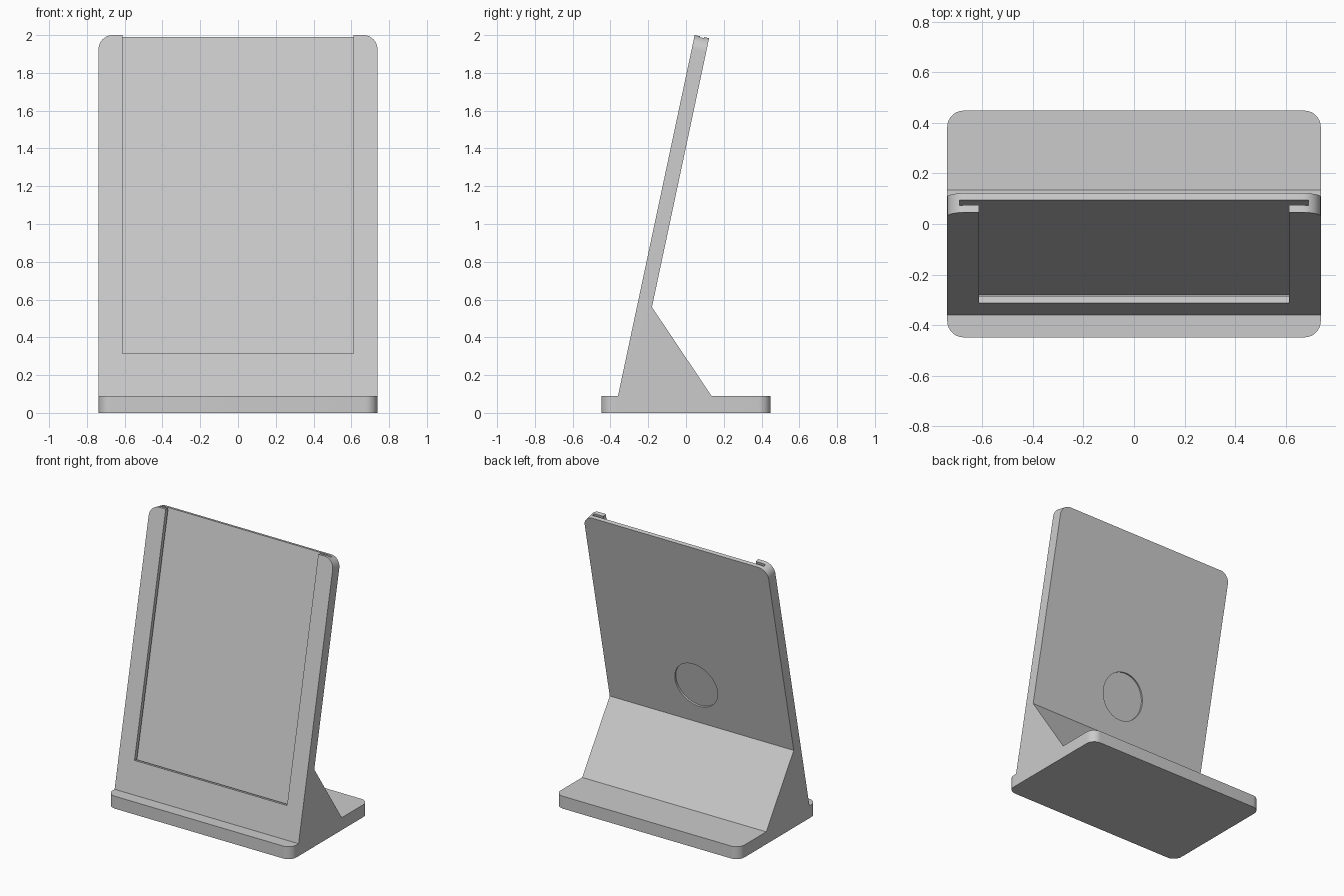
import bpy, bmesh, math
from mathutils import Matrix, Vector

if "Cube" in bpy.data.objects:
    bpy.data.objects.remove(bpy.data.objects["Cube"])

HALF_W = 0.738               # half width of the whole stand
BASE_H = 0.09
FRONT_Y, WEDGE_Y = -0.36, 0.135   # where the panel front and wedge meet the base
TILT = math.radians(12)      # backward lean of the panel
S, C = math.sin(TILT), math.cos(TILT)
LENGTH = (2.0 - BASE_H) / C  # panel length along its slope
R = 0.075                    # upper corner radius
KINK = 0.497                 # slope height where the wedge meets the panel back
WIN_X, WIN_V = 0.612, 0.23   # window opening half width and bottom
SLOT_X, SLOT_V = 0.69, 0.15  # hidden slot half width and bottom
LIP, FLOOR, RECESS, THICK = 0.029, 0.05, 0.066, 0.078   # depths from the front
DISC_V, DISC_R = 0.804, 0.17

grey = bpy.data.materials.new("light_grey")
grey.diffuse_color = (0.6, 0.6, 0.6, 1)
grey.use_nodes = True
grey.node_tree.nodes["Principled BSDF"].inputs["Base Color"].default_value = grey.diffuse_color


def point(x, v, w):
    """x across, v up along the panel, w depth behind its front."""
    return Vector((x, FRONT_Y + v * S + w * C, BASE_H + v * C - w * S))


def finish(bm, name):
    bmesh.ops.remove_doubles(bm, verts=bm.verts, dist=1e-5)
    bmesh.ops.recalc_face_normals(bm, faces=bm.faces)
    mesh = bpy.data.meshes.new(name)
    bm.to_mesh(mesh)
    bm.free()
    obj = bpy.data.objects.new(name, mesh)
    bpy.context.collection.objects.link(obj)
    mesh.materials.append(grey)
    bpy.ops.object.select_all(action='DESELECT')
    obj.select_set(True)
    bpy.context.view_layer.objects.active = obj
    bpy.ops.object.shade_smooth_by_angle(angle=math.radians(30))


def face(bm, pts):
    bm.faces.new([bm.verts.new(p) for p in pts])


def sheet(bm, outline, w):
    face(bm, [point(x, v, w) for x, v in outline])


def wall(bm, path, w0, w1):
    for (xa, va), (xb, vb) in zip(path, path[1:]):
        face(bm, [point(xa, va, w0), point(xb, vb, w0),
                  point(xb, vb, w1), point(xa, va, w1)])


def top_v(x):
    """Height of the rounded top edge at x."""
    d = abs(x) - (HALF_W - R)
    return LENGTH if d <= 0 else LENGTH - R + math.sqrt(max(R * R - d * d, 0))


# Points along the rounded top edge, left to right
half = [0, WIN_X, SLOT_X] + [HALF_W - R + R * math.sin(math.pi / 2 * i / 10)
                             for i in range(10)] + [HALF_W]
TOP = [(x, top_v(x)) for x in sorted({s * x for x in half for s in (-1, 1)})]


def top(a, b):
    return [p for p in TOP if a - 1e-6 <= p[0] <= b + 1e-6]


# Base plate with rounded corners, open under the stand so the two parts join
bm = bmesh.new()
bmesh.ops.create_cube(bm, size=1, matrix=Matrix.Translation((0, 0, BASE_H / 2))
                      @ Matrix.Diagonal((2 * HALF_W, 0.896, BASE_H, 1)))
bmesh.ops.bevel(bm, geom=[e for e in bm.edges
                          if abs(e.verts[0].co.z - e.verts[1].co.z) > 0.05],
                offset=0.065, offset_type='OFFSET', segments=8, profile=0.5,
                affect='EDGES')
for y in (FRONT_Y, WEDGE_Y):
    bmesh.ops.bisect_plane(bm, geom=bm.verts[:] + bm.edges[:] + bm.faces[:],
                           plane_co=(0, y, 0), plane_no=(0, 1, 0))
covered = [f for f in bm.faces if f.normal.z > 0.9
           and FRONT_Y < f.calc_center_median().y < WEDGE_Y]
bmesh.ops.delete(bm, geom=covered, context='FACES_ONLY')
finish(bm, "base_plate")

bm = bmesh.new()

# Front border, window edges and the lip's hidden rear
win = [(-WIN_X, LENGTH), (-WIN_X, WIN_V), (WIN_X, WIN_V), (WIN_X, LENGTH)]
slot_top = top_v(SLOT_X)
slot = [(-SLOT_X, slot_top), (-SLOT_X, SLOT_V), (SLOT_X, SLOT_V), (SLOT_X, slot_top)]
sheet(bm, [(-HALF_W, 0)] + top(-HALF_W, -WIN_X) + win[1:3]
      + top(WIN_X, HALF_W) + [(HALF_W, 0)], 0)
wall(bm, win, 0, LIP)
sheet(bm, [slot[1]] + top(-SLOT_X, -WIN_X) + win[1:3]
      + top(WIN_X, SLOT_X) + [slot[2]], LIP)

# Picture slot walls and floor
wall(bm, slot, LIP, FLOOR)
sheet(bm, [slot[1]] + top(-SLOT_X, SLOT_X) + [slot[2]], FLOOR)

# Top edge, broken by the window and the wider slot
for a, b in ((-HALF_W, -WIN_X), (WIN_X, HALF_W)):
    wall(bm, top(a, b), 0, LIP)
for a, b in ((-HALF_W, -SLOT_X), (SLOT_X, HALF_W)):
    wall(bm, top(a, b), LIP, FLOOR)
wall(bm, TOP, FLOOR, THICK)

# Mirrored halves: side, rear wedge and panel back around the round recess
for s in (-1, 1):
    x = s * HALF_W
    arc = [(s * DISC_R * math.sin(math.pi * i / 32),
            DISC_V + DISC_R * math.cos(math.pi * i / 32)) for i in range(33)]
    edge = top(0, HALF_W) if s > 0 else top(-HALF_W, 0)[::-1]
    face(bm, [point(x, 0, 0)] + [point(x, LENGTH - R, w) for w in (0, LIP, FLOOR, THICK)]
         + [point(x, KINK, THICK), Vector((x, WEDGE_Y, BASE_H))])
    face(bm, [point(0, KINK, THICK), point(x, KINK, THICK),
              Vector((x, WEDGE_Y, BASE_H)), Vector((0, WEDGE_Y, BASE_H))])
    sheet(bm, arc + [(0, KINK), (x, KINK)] + edge[::-1], THICK)
    wall(bm, arc, RECESS, THICK)
    sheet(bm, arc, RECESS)
finish(bm, "frame_panel")
